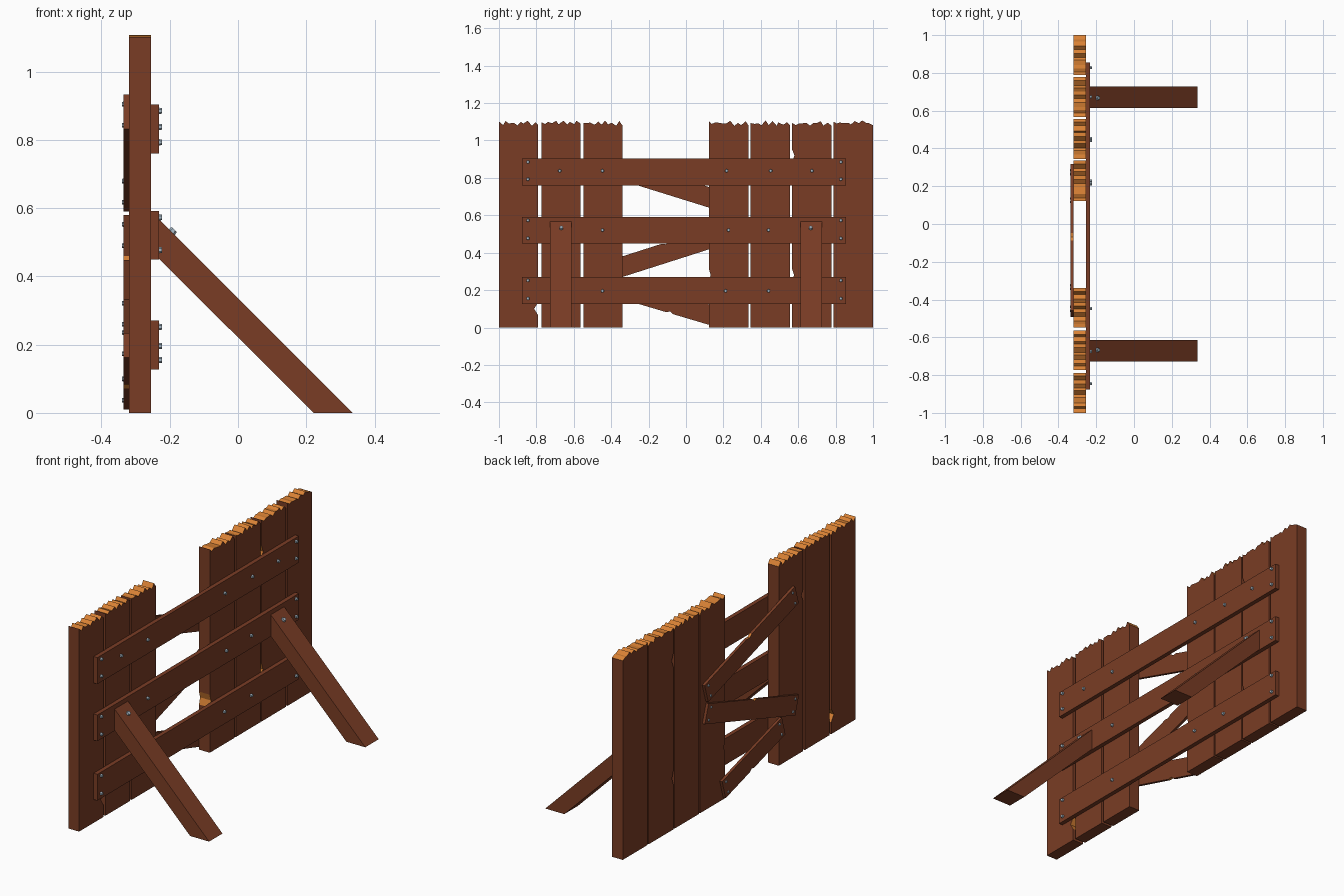
import bpy, bmesh, math, random
from mathutils import Vector, Matrix

if "Cube" in bpy.data.objects:
    bpy.data.objects.remove(bpy.data.objects["Cube"])

random.seed(4)

def material(name, rgb):
    m = bpy.data.materials.new(name)
    m.diffuse_color = (*rgb, 1)
    m.use_nodes = True
    m.node_tree.nodes["Principled BSDF"].inputs["Base Color"].default_value = m.diffuse_color
    return m

BROWN = material("brown_wood", (0.195, 0.046, 0.018))
ORANGE = material("fresh_split_wood", (0.69, 0.22, 0.035))
STEEL = material("bolt_steel", (0.40, 0.50, 0.58))

def finish(bm, name, mats):
    bmesh.ops.recalc_face_normals(bm, faces=bm.faces[:])
    me = bpy.data.meshes.new(name)
    bm.to_mesh(me)
    bm.free()
    for m in mats:
        me.materials.append(m)
    ob = bpy.data.objects.new(name, me)
    bpy.context.collection.objects.link(ob)
    return ob

def prism(name, pts, lo, hi, axis="x", split=()):
    """Extrude a profile along x (points y,z) or y (points x,z); edges in split are orange."""
    bm = bmesh.new()
    place = (lambda p, d: (d, p[0], p[1])) if axis == "x" else (lambda p, d: (p[0], d, p[1]))
    a = [bm.verts.new(place(p, lo)) for p in pts]
    b = [bm.verts.new(place(p, hi)) for p in pts]
    bm.faces.new(a)
    bm.faces.new(b)
    n = len(pts)
    for i in range(n):
        j = (i + 1) % n
        f = bm.faces.new((a[i], a[j], b[j], b[i]))
        f.material_index = 1 if i in split else 0
    return finish(bm, name, [BROWN, ORANGE])

# Upright planks: jagged split tops, and chips (z, depth) on left or right edges
planks = [(-1.0, -0.79, [], [(0.10, 0.022)]),
          (-0.773, -0.563, [], []),
          (-0.548, -0.34, [(0.85, 0.012)], []),
          (0.122, 0.335, [(0.28, 0.01)], []),
          (0.345, 0.556, [], []),
          (0.566, 0.778, [(0.92, 0.014), (0.28, 0.012)], []),
          (0.788, 1.0, [], [])]
for k, (y0, y1, left, right) in enumerate(planks):
    pts, split = [(y0, 0), (y1, 0)], set()

    def chip(y, z, inward, step):
        split.update((len(pts), len(pts) + 1))
        pts.extend([(y, z - step), (y + inward, z), (y, z + step)])

    for z, d in right:
        chip(y1, z, -d, 0.035)
    teeth = 11
    start = len(pts)
    for i in range(teeth + 1):
        t = i / teeth
        if 0 < i < teeth:
            t += random.uniform(-0.025, 0.025)
        z = 1.097 + random.uniform(-0.006, 0.010) if i % 2 else 1.084 + random.uniform(-0.006, 0.010)
        pts.append((y1 + (y0 - y1) * t, z))
    split.update(range(start, start + teeth))
    for z, d in left:
        chip(y0, z, d, -0.035)
    prism(f"plank_{k + 1}", pts, -0.32, -0.255, split=split)

# Horizontal rails on the +x side
for k, (z0, z1) in enumerate([(0.127, 0.27), (0.45, 0.592), (0.76, 0.904)]):
    prism(f"rail_{k + 1}", [(-0.876, z0), (0.855, z0), (0.855, z1), (-0.876, z1)], -0.255, -0.232)

# Sloping ground braces
for name, s in (("left_brace", -1), ("right_brace", 1)):
    prism(name, [(-0.232, 0.452), (-0.232, 0.568), (0.336, 0), (0.222, 0)],
          s * 0.613, s * 0.728, axis="y")

# Bolts: (position, outward direction, radius)
bolts = []
east, west = Vector((1, 0, 0)), Vector((-1, 0, 0))
for mid, top, low, ys in ((0.838, 0.885, 0.793, (-0.675, -0.447, 0.217, 0.453, 0.673)),
                          (0.521, 0.573, 0.477, (-0.447, 0.228, 0.442)),
                          (0.196, 0.252, 0.155, (-0.447, 0.212, 0.442))):
    spots = [(y, mid) for y in ys] + [(y, z) for y in (-0.845, 0.828) for z in (top, low)]
    bolts += [((-0.232, y, z), east, 0.010) for y, z in spots]
bolts += [((-0.194, y, 0.53), Vector((1, 0, 1)), 0.013) for y in (-0.667, 0.667)]

# Slanted boards nailed over the gap on the -x side, each with a small chip
W = 0.105
for k, (y, z, deg, length, cu, top) in enumerate([(-0.375, 0.162, -16.5, 0.535, 0.30, False),
                                                  (-0.460, 0.232, 17.7, 0.815, 0.40, True),
                                                  (-0.490, 0.832, -17.3, 0.814, 0.41, True)]):
    c, s = math.cos(math.radians(deg)), math.sin(math.radians(deg))
    world = lambda u, v: (y + u * c - v * s, z + u * s + v * c)
    if top:
        local = [(0, 0), (length, 0), (length, W), (cu + 0.02, W), (cu, W - 0.009), (cu - 0.02, W), (0, W)]
        split = (3, 4)
    else:
        local = [(0, 0), (cu - 0.02, 0), (cu, 0.009), (cu + 0.02, 0), (length, 0), (length, W), (0, W)]
        split = (1, 2)
    prism(f"patch_board_{k + 1}", [world(*p) for p in local], -0.335, -0.32, split=split)
    for u in (0.028, length - 0.028):
        for v in (0.02, W - 0.02):
            bolts.append(((-0.335, *world(u, v)), west, 0.008))

# All bolt heads: hexagon with a smaller stepped cap
bm = bmesh.new()
for pos, d, r in bolts:
    rot = d.to_track_quat("Z", "Y").to_matrix().to_4x4()
    h = 0.005 if d == west else 0.010
    bmesh.ops.create_cone(bm, cap_ends=True, segments=6, radius1=r, radius2=r * 0.8, depth=h + 0.004,
                          matrix=Matrix.Translation(pos) @ rot @ Matrix.Translation((0, 0, h / 2 - 0.002)))
finish(bm, "bolts", [STEEL])
